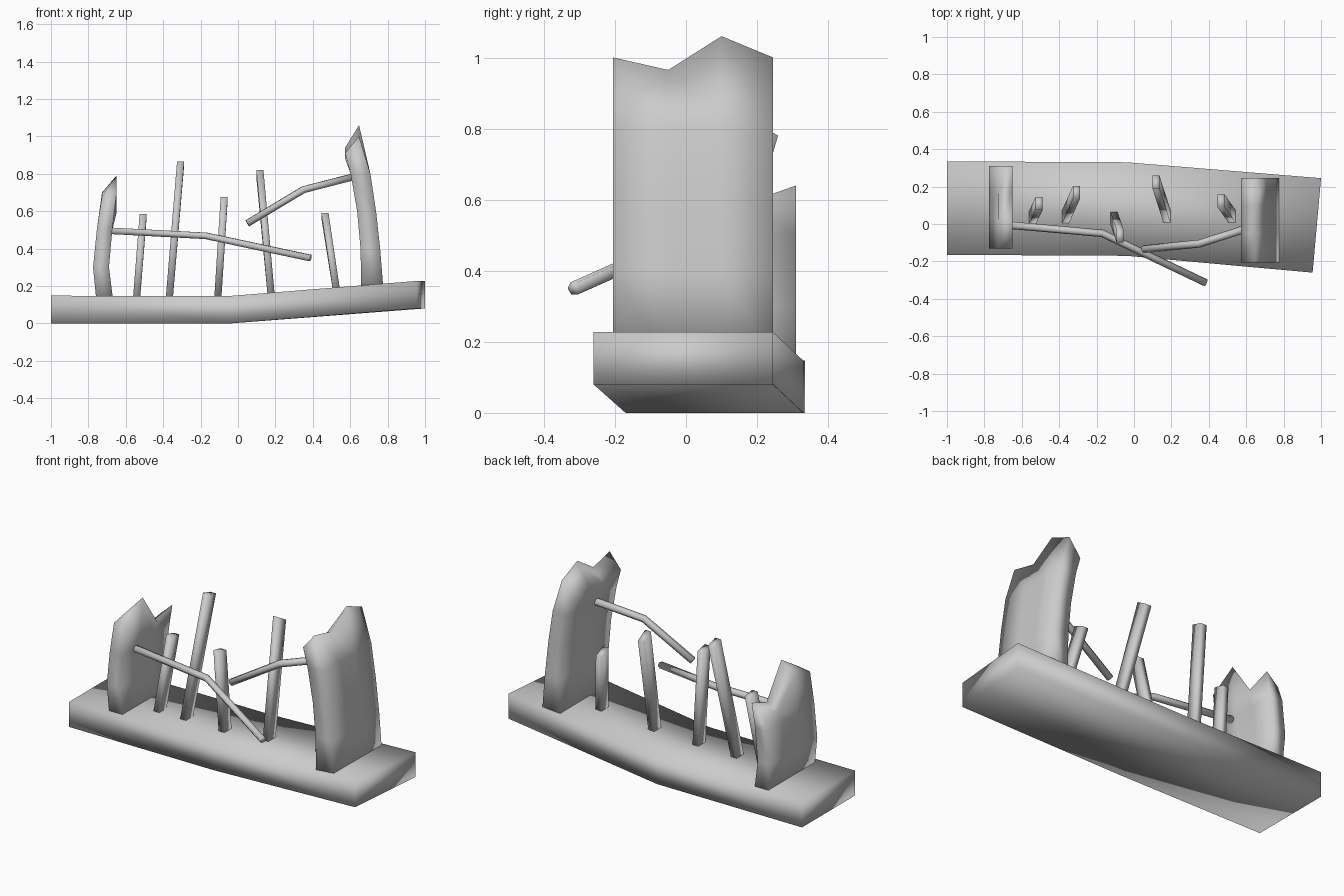
import bpy, bmesh
from mathutils import Vector, Matrix

cube = bpy.data.objects.get("Cube")
if cube:
    bpy.data.objects.remove(cube, do_unlink=True)

grey = bpy.data.materials.new("weathered_grey")
grey.use_nodes = True
grey.diffuse_color = (0.6, 0.6, 0.6, 1)
grey.node_tree.nodes["Principled BSDF"].inputs["Base Color"].default_value = (0.6, 0.6, 0.6, 1)


def loft(name, rings):
    """Skin a list of equal-length rings, close both ends, shade smooth."""
    bm = bmesh.new()
    loops = [[bm.verts.new(p) for p in ring] for ring in rings]
    n = len(loops[0])
    for lo, hi in zip(loops, loops[1:]):
        for i in range(n):
            j = (i + 1) % n
            bm.faces.new((lo[i], lo[j], hi[j], hi[i]))
    # ends are bridged as strips across the ring
    for ring in (loops[0], loops[-1]):
        for i in range(n // 2 - 1):
            bm.faces.new((ring[i], ring[i + 1], ring[n - 2 - i], ring[n - 1 - i]))
    bmesh.ops.recalc_face_normals(bm, faces=bm.faces)
    for face in bm.faces:
        face.smooth = True
    mesh = bpy.data.meshes.new(name)
    bm.to_mesh(mesh)
    bm.free()
    mesh.materials.append(grey)
    obj = bpy.data.objects.new(name, mesh)
    bpy.context.collection.objects.link(obj)


def post(name, ys, levels, left_top, right_top):
    """Curved upright slab; each top is (x, heights along y)."""
    rings = [[(xl, y, z) for y in ys] + [(xr, y, z) for y in reversed(ys)]
             for z, xl, xr in levels]
    (xl, zl), (xr, zr) = left_top, right_top
    rings.append([(xl, y, z) for y, z in zip(ys, zl)]
                 + [(xr, y, z) for y, z in reversed(list(zip(ys, zr)))])
    loft(name, rings)


def stake(name, x0, x1, y0, y1, z0, z1, slant):
    """Leaning flat stake with a slanted top."""
    w, d = 0.019, 0.034
    corners = [(-w, -d), (w, -d), (w, d), (-w, d)]
    loft(name, [[(x0 + a, y0 + b, z0) for a, b in corners],
                [(x1 + a, y1 + b, z1 - (slant if b > 0 else 0)) for a, b in corners]])


def rod(name, path, radius):
    """Bent six-sided rod."""
    pts = [Vector(p) for p in path]
    rings = []
    for i, p in enumerate(pts):
        along = (pts[min(i + 1, 2)] - pts[max(i - 1, 0)]).normalized()
        side = along.cross(Vector((0, 0, 1))).normalized() * radius
        rings.append([p + Matrix.Rotation(k * 1.0472, 3, along) @ side for k in range(6)])
    loft(name, rings)


# Base slab, bent upward and forward toward one end
loft("base", [
    [(xf, yf, zb), (xb, yb, zb), (xb, yb, zt), (xf, yf, zt)]
    for xf, xb, yf, yb, zb, zt in [
        (-1, -1, -0.165, 0.335, 0, 0.148),
        (-0.04, -0.04, -0.17, 0.33, 0, 0.147),
        (0.955, 1, -0.26, 0.245, 0.08, 0.227)]])

# Broken uprights at both ends
post("left_post", [-0.13, 0.03, 0.17, 0.31],
     [(0.1, -0.755, -0.665), (0.3, -0.775, -0.69), (0.5, -0.755, -0.672)],
     (-0.727, [0.68, 0.7, 0.55, 0.57]), (-0.65, [0.69, 0.79, 0.59, 0.64]))
post("right_post", [-0.205, -0.05, 0.1, 0.245],
     [(0.15, 0.66, 0.78), (0.4, 0.655, 0.76), (0.6, 0.637, 0.738), (0.8, 0.602, 0.708)],
     (0.573, [0.91, 0.88, 0.94, 0.9]), (0.647, [1.0, 0.965, 1.06, 1.0]))

# Leaning stakes
for i, s in enumerate([
        (-0.545, -0.507, 0.03, 0.11, 0.1, 0.585, 0.015),
        (-0.37, -0.307, 0.03, 0.17, 0.1, 0.865, 0.02),
        (-0.11, -0.074, 0.04, -0.065, 0.1, 0.675, 0.015),
        (0.18, 0.117, 0.03, 0.225, 0.12, 0.82, 0.04),
        (0.532, 0.465, 0.03, 0.125, 0.14, 0.59, 0.03)]):
    stake(f"stake_{i + 1}", *s)

# Bent rods hanging from the uprights
rod("left_rod", [(-0.68, -0.005, 0.495), (-0.17, -0.05, 0.468), (0.385, -0.315, 0.35)], 0.02)
rod("right_rod", [(0.05, -0.135, 0.535), (0.35, -0.105, 0.715), (0.63, -0.015, 0.787)], 0.021)
